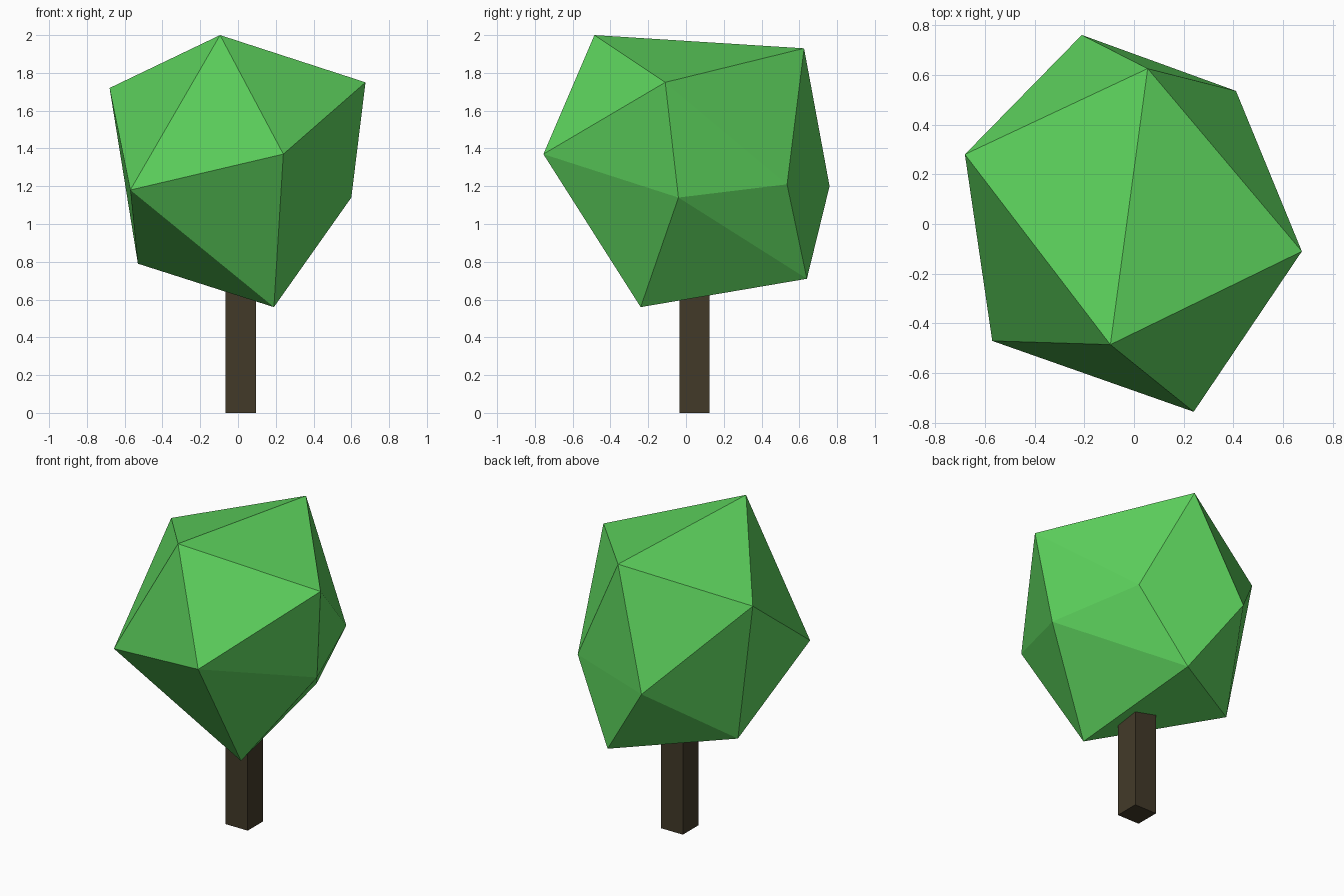
import bpy

if "Cube" in bpy.data.objects:
    bpy.data.objects.remove(bpy.data.objects["Cube"])


def make_part(name, verts, faces, color):
    mesh = bpy.data.meshes.new(name)
    mesh.from_pydata(verts, [], faces)
    mesh.update()
    obj = bpy.data.objects.new(name, mesh)
    bpy.context.collection.objects.link(obj)
    mat = bpy.data.materials.new(name + "_material")
    mat.diffuse_color = color
    mat.use_nodes = True
    mat.node_tree.nodes["Principled BSDF"].inputs["Base Color"].default_value = mat.diffuse_color
    mesh.materials.append(mat)
    return obj


# Trunk: square post running up into the canopy
bpy.ops.mesh.primitive_cube_add(size=1, location=(0.015, 0.045, 0.4))
trunk = bpy.context.object
trunk.name = "trunk"
trunk.scale = (0.16, 0.16, 0.8)
bark = bpy.data.materials.new("bark")
bark.diffuse_color = (0.055, 0.042, 0.022, 1)
bark.use_nodes = True
bark.node_tree.nodes["Principled BSDF"].inputs["Base Color"].default_value = bark.diffuse_color
trunk.data.materials.append(bark)

# Canopy: irregular icosahedron made of two poles and two staggered rings
top = (-0.095, -0.485, 2.0)
upper = [(-0.68, 0.28, 1.72), (-0.57, -0.47, 1.18), (0.24, -0.755, 1.37),
         (0.675, -0.11, 1.75), (0.055, 0.625, 1.93)]
lower = [(-0.53, 0.22, 0.79), (0.19, -0.24, 0.56), (0.60, -0.04, 1.14),
         (0.41, 0.535, 1.21), (-0.21, 0.76, 1.20)]
bottom = (0.12, 0.64, 0.71)

faces = []
for i in range(5):
    j = (i + 1) % 5
    u, un, l, ln = 1 + i, 1 + j, 6 + i, 6 + j
    faces += [(0, u, un), (u, l, un), (un, l, ln), (11, ln, l)]
make_part("canopy", [top] + upper + lower + [bottom], faces,
          (0.11, 0.65, 0.11, 1))
